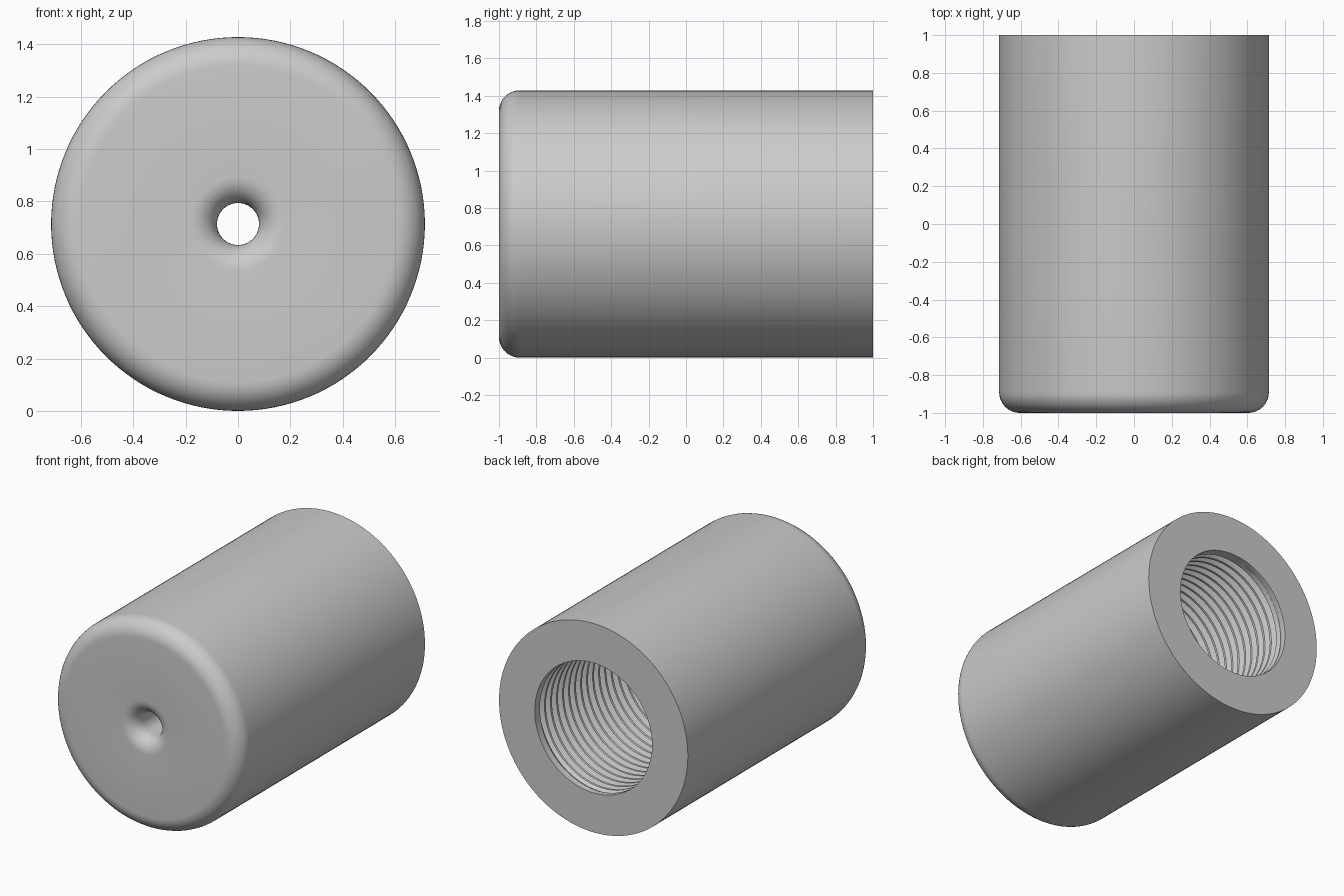
import bpy
import bmesh
from math import sin, cos, pi

cube = bpy.data.objects.get("Cube")
if cube:
    bpy.data.objects.remove(cube, do_unlink=True)

SEGMENTS = 128
RADIUS = 0.714        # outer radius, also the height of the axis
FILLET = 0.11         # rounded front rim
HOLE = 0.08           # small through hole
FLARE = 0.10          # rounded mouth of the small hole
BORE = 0.444          # threaded bore
FLOOR = -0.5          # depth of the bore floor
LEAD = 0.96           # where the thread starts
PITCH = 0.065
DEPTH = 0.035
# one thread pitch: (fraction of the pitch, fraction of the groove depth)
THREAD = [(0, 0), (0.25, 0), (0.55, 1), (0.7, 1)]

steel = bpy.data.materials.new("steel grey")
steel.use_nodes = True
grey = (0.6, 0.6, 0.6, 1)
steel.diffuse_color = grey
steel.node_tree.nodes["Principled BSDF"].inputs["Base Color"].default_value = grey

bm = bmesh.new()


def point(r, y, i):
    a = 2 * pi * (i % SEGMENTS) / SEGMENTS
    return bm.verts.new((r * cos(a), y, RADIUS + r * sin(a)))


def skin(rows):
    """Join neighbouring rows of points with quads."""
    for low, high in zip(rows, rows[1:]):
        for i in range(SEGMENTS):
            bm.faces.new((low[i], low[i + 1], high[i + 1], high[i]))


def lathe(profile):
    skin([[point(r, y, i) for i in range(SEGMENTS + 1)] for r, y in profile])


def arc(r, y, size, start, end, steps=10):
    angles = [start + (end - start) * k / steps for k in range(steps + 1)]
    return [(r + size * cos(a), y + size * sin(a)) for a in angles]


# outer shell: bore floor, small hole, flared mouth, rounded rim, back ring, lip
lathe([(BORE, FLOOR), (HOLE, FLOOR)]
      + arc(HOLE + FLARE, -1 + FLARE, FLARE, pi, 1.5 * pi)
      + arc(RADIUS - FILLET, -1 + FILLET, FILLET, -pi / 2, 0)
      + [(RADIUS, 1), (BORE, 1), (BORE, LEAD)])

# helical thread, fading out at both ends
rows = []
turns = int((LEAD - FLOOR) / PITCH) + 3
for turn in range(-1, turns):
    for phase, groove in THREAD:
        row = []
        for i in range(SEGMENTS + 1):
            y = LEAD - PITCH * (turn + phase + i / SEGMENTS)
            y = min(LEAD, max(FLOOR, y))
            fade = min(1, (LEAD - y) / PITCH, (y - FLOOR) / PITCH)
            row.append(point(BORE + DEPTH * groove * fade, y, i))
        rows.append(row)
skin(rows)

bmesh.ops.remove_doubles(bm, verts=bm.verts, dist=0.00002)
bmesh.ops.recalc_face_normals(bm, faces=bm.faces)

mesh = bpy.data.meshes.new("threaded_sleeve")
bm.to_mesh(mesh)
bm.free()
mesh.materials.append(steel)
sleeve = bpy.data.objects.new("threaded_sleeve", mesh)
bpy.context.collection.objects.link(sleeve)

bpy.ops.object.select_all(action='DESELECT')
sleeve.select_set(True)
bpy.context.view_layer.objects.active = sleeve
bpy.ops.object.shade_smooth_by_angle(angle=pi / 6)
